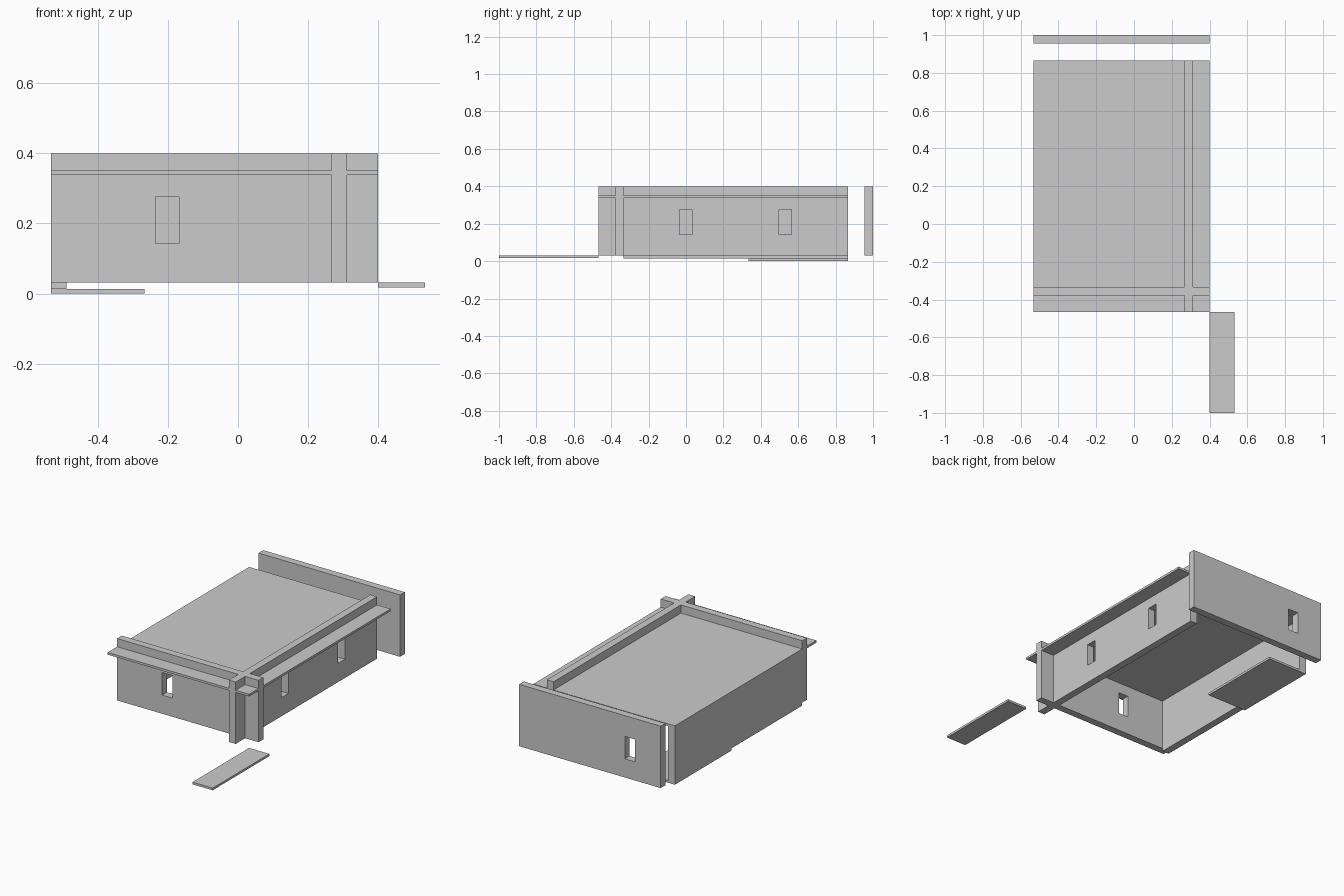
import bpy, bmesh

if "Cube" in bpy.data.objects:
    bpy.data.objects.remove(bpy.data.objects["Cube"])

# Main grid lines of the building
X0, X1 = -0.5333, 0.4            # left edge, right eave edge
Y0, Y1 = -0.4667, 0.8667         # front eave edge, open back
WX0, WX1 = 0.2667, 0.3111        # right wall
WY0, WY1 = -0.3778, -0.3333      # front wall
BASE, TOP = 0.0311, 0.4          # wall bottom and parapet top
S0, S1 = 0.3378, 0.3511          # roof slab
WIN = (0.1422, 0.2756)           # window heights


def prism(name, outline, z0, z1):
    """Extrude a flat outline from z0 to z1."""
    bm = bmesh.new()
    face = bm.faces.new([bm.verts.new((x, y, z0)) for x, y in outline])
    new = bmesh.ops.extrude_face_region(bm, geom=[face])["geom"]
    verts = [g for g in new if isinstance(g, bmesh.types.BMVert)]
    bmesh.ops.translate(bm, vec=(0, 0, z1 - z0), verts=verts)
    bmesh.ops.recalc_face_normals(bm, faces=bm.faces)
    mesh = bpy.data.meshes.new(name)
    bm.to_mesh(mesh)
    bm.free()
    obj = bpy.data.objects.new(name, mesh)
    bpy.context.collection.objects.link(obj)
    return obj


def box(name, x, y, z):
    outline = [(x[0], y[0]), (x[1], y[0]), (x[1], y[1]), (x[0], y[1])]
    return prism(name, outline, *z)


def cut_window(wall, x, y):
    """Cut a window right through a wall."""
    cutter = box("window_cutter", x, y, WIN)
    cutter.hide_render = True
    mod = wall.modifiers.new("window", "BOOLEAN")
    mod.operation = "DIFFERENCE"
    mod.solver = "EXACT"
    mod.object = cutter
    bpy.context.view_layer.objects.active = wall
    bpy.ops.object.modifier_apply(modifier=mod.name)
    bpy.data.objects.remove(cutter)


# Front and right walls crossing at the corner
walls = prism("crossing_walls", [
    (X0, WY0), (WX0, WY0), (WX0, Y0), (WX1, Y0), (WX1, WY0), (X1, WY0),
    (X1, WY1), (WX1, WY1), (WX1, Y1), (WX0, Y1), (WX0, WY1), (X0, WY1)], BASE, TOP)
cut_window(walls, (-0.2356, -0.1689), (WY0 - 0.05, WY1 + 0.05))
for y in (-0.0356, 0.4978):
    cut_window(walls, (WX0 - 0.05, WX1 + 0.05), (y, y + 0.0667))

# Detached back wall
back = box("back_wall", (X0, X1), (0.9556, 1.0), (BASE, TOP))
cut_window(back, (-0.363, -0.2963), (0.9, 1.05))

# Left wall, reaching lower than the others
box("left_wall", (X0, X0 + 0.0444), (WY1, Y1), (0.0133, S0))

# Roof slab and the eaves outside the parapets
box("roof", (X0, WX0), (WY1, Y1), (S0, S1))
box("front_eave", (X0, WX0), (Y0, WY0), (S0, S1))
box("right_eave", (WX1, X1), (WY1, Y1), (S0, S1))
box("corner_eave", (WX1, X1), (Y0, WY0), (S0, S1))

# Ground slabs: one under the left wall, one outside the front corner
box("inner_floor_slab", (X0, X0 + 0.2667), (0.3333, Y1), (0, 0.0133))
box("outer_step_slab", (X1, 0.5333), (-1.0, Y0), (0.0178, BASE))
